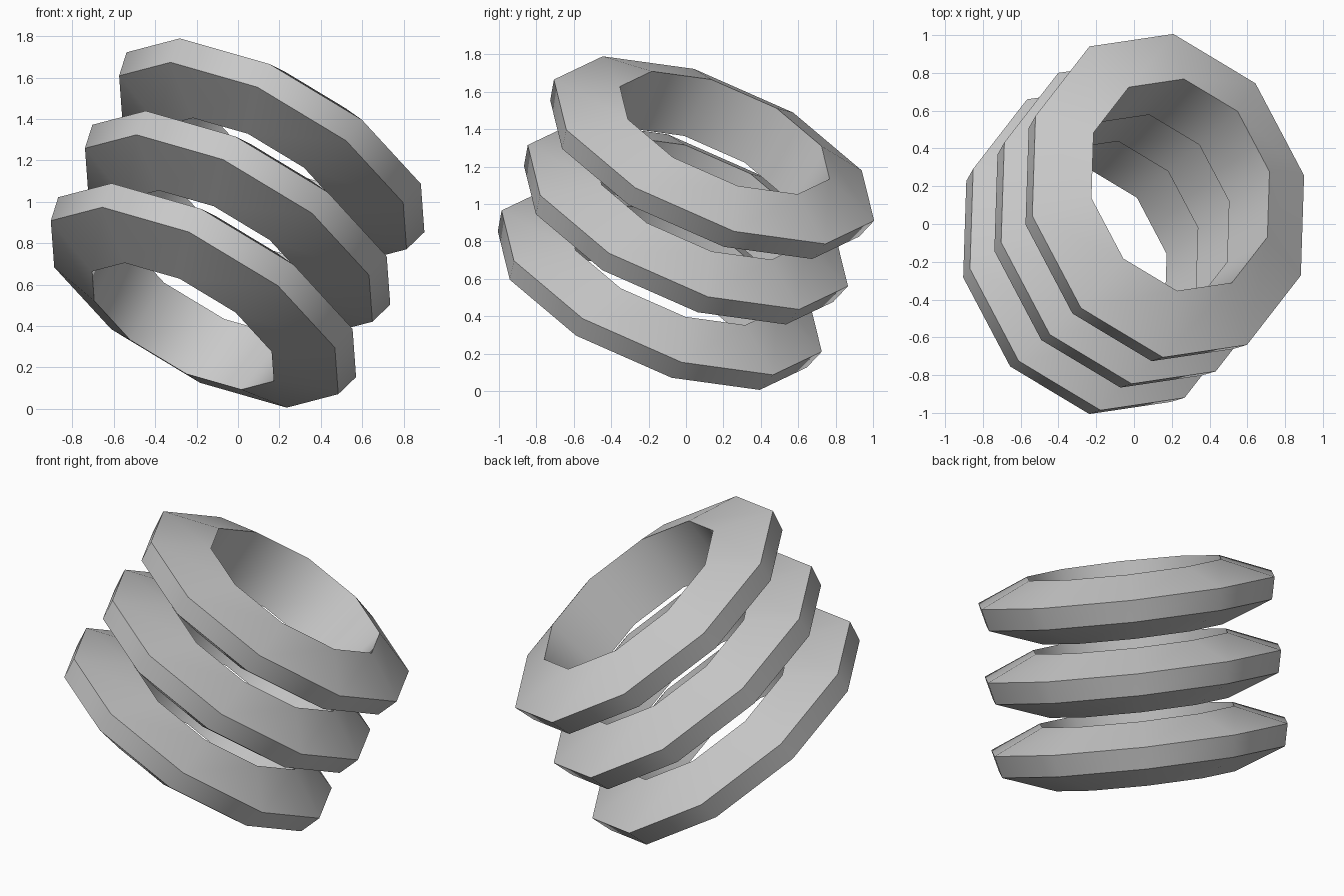
import bpy, bmesh, math
from mathutils import Vector

cube = bpy.data.objects.get("Cube")
if cube:
    bpy.data.objects.remove(cube, do_unlink=True)

# Single plain colour
grey = bpy.data.materials.new("light_grey")
grey.use_nodes = True
COLOR = (0.6, 0.6, 0.6, 1)
grey.diffuse_color = COLOR
grey.node_tree.nodes["Principled BSDF"].inputs["Base Color"].default_value = COLOR

SIDES = 10
# The two radius vectors of the tilted, slightly oval ring plane
U = Vector((-0.417, 0.79, -0.109))
V = Vector((0.621, 0.369, -0.492))
# Distance from one ring to the next
STEP = Vector((0.165, 0.14, 0.35))
# Tapered cross-section: centre of each edge loop and its relative radius
PROFILE = [
    (Vector((0.016, 0.01, 0.938)), 1.0),       # outer upper
    (Vector((-0.045, -0.04, 0.84)), 0.965),    # outer lower
    (Vector((-0.101, -0.084, 0.749)), 0.61),   # inner lower
    (Vector((0.081, 0.067, 1.031)), 0.655),    # inner upper
]


def make_ring(name, offset):
    bm = bmesh.new()
    loops = []
    for centre, radius in PROFILE:
        loop = []
        for k in range(SIDES):
            a = math.tau * k / SIDES
            spoke = U * math.cos(a) + V * math.sin(a)
            loop.append(bm.verts.new(centre + offset + spoke * radius))
        loops.append(loop)
    # Bridge neighbouring loops all the way round the cross-section
    for i, loop in enumerate(loops):
        other = loops[(i + 1) % len(loops)]
        for k in range(SIDES):
            n = (k + 1) % SIDES
            bm.faces.new((loop[k], loop[n], other[n], other[k]))
    bmesh.ops.recalc_face_normals(bm, faces=bm.faces)
    mesh = bpy.data.meshes.new(name)
    bm.to_mesh(mesh)
    bm.free()
    mesh.materials.append(grey)
    ring = bpy.data.objects.new(name, mesh)
    bpy.context.collection.objects.link(ring)
    # Smooth around the ring, sharp along the profile corners
    bpy.ops.object.select_all(action='DESELECT')
    ring.select_set(True)
    bpy.context.view_layer.objects.active = ring
    bpy.ops.object.shade_smooth_by_angle(angle=math.radians(46))


# Three stacked rings along the tilted axis
for name, level in (("lower_ring", -1), ("middle_ring", 0), ("upper_ring", 1)):
    make_ring(name, STEP * level)
